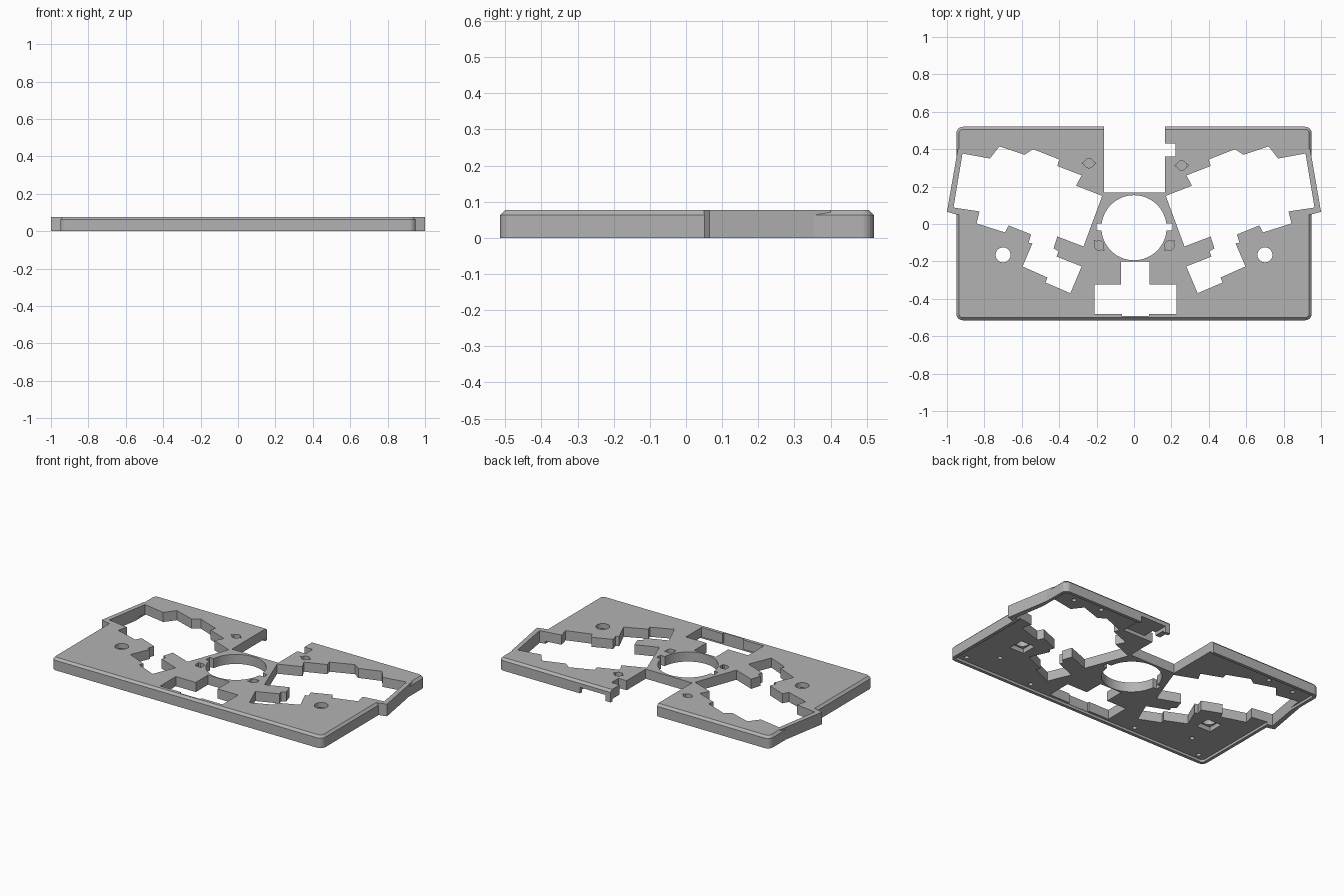
import bpy, bmesh, math
from mathutils import Vector, Matrix

cube = bpy.data.objects.get("Cube")
if cube:
    bpy.data.objects.remove(cube, do_unlink=True)

H = 0.077        # full height of the case
CHAMFER = 0.014  # bevel along the top edge

grey = bpy.data.materials.new("matte grey")
grey.use_nodes = True
colour = (0.45, 0.45, 0.45, 1)
grey.diffuse_color = colour
grey.node_tree.nodes["Principled BSDF"].inputs["Base Color"].default_value = colour


def loft(name, loops):
    """Solid through stacked loops, each given as (points, z)."""
    bm = bmesh.new()
    rings = [[bm.verts.new((x, y, z)) for x, y in pts] for pts, z in loops]
    bm.faces.new(rings[0])
    bm.faces.new(rings[-1])
    n = len(rings[0])
    for a, b in zip(rings, rings[1:]):
        for i in range(n):
            j = (i + 1) % n
            bm.faces.new((a[i], a[j], b[j], b[i]))
    bmesh.ops.recalc_face_normals(bm, faces=bm.faces)
    mesh = bpy.data.meshes.new(name)
    bm.to_mesh(mesh)
    bm.free()
    mesh.materials.append(grey)
    obj = bpy.data.objects.new(name, mesh)
    bpy.context.scene.collection.objects.link(obj)
    return obj


def prism(name, pts, z0=-0.05, z1=0.15):
    return loft(name, [(pts, z0), (pts, z1)])


def box(x0, x1, y0, y1):
    return [(x0, y0), (x1, y0), (x1, y1), (x0, y1)]


def circle(cx, cy, r, n=32):
    return [(cx + r * math.cos(math.tau * i / n), cy + r * math.sin(math.tau * i / n))
            for i in range(n)]


def rounded(x, y0, y1, r, steps=6):
    """Rounded rectangle, symmetric in x."""
    pts = []
    corners = [(x - r, y1 - r), (-x + r, y1 - r), (-x + r, y0 + r), (x - r, y0 + r)]
    for k, (cx, cy) in enumerate(corners):
        for i in range(steps + 1):
            a = math.pi / 2 * (k + i / steps)
            pts.append((cx + r * math.cos(a), cy + r * math.sin(a)))
    return pts


def mirrored(pts, side):
    return [(side * x, y) for x, y in pts]


def combine(target, tool, operation):
    mod = target.modifiers.new("cut", "BOOLEAN")
    mod.operation = operation
    mod.solver = "EXACT"
    mod.object = tool
    tool.hide_render = True
    bpy.context.view_layer.objects.active = target
    bpy.ops.object.modifier_apply(modifier=mod.name)
    bpy.data.objects.remove(tool, do_unlink=True)


def cut(pts, z0=-0.05, z1=0.15):
    combine(case, prism("cutter", pts, z0, z1), "DIFFERENCE")


# Case body with rounded corners and chamfered top edge
outer = rounded(0.95, -0.515, 0.52, 0.035)
inner = rounded(0.95 - CHAMFER, -0.515 + CHAMFER, 0.52 - CHAMFER, 0.035 - CHAMFER)
case = loft("case_top", [(outer, 0), (outer, H - CHAMFER), (inner, H)])

# Wedge shaped bulges on both sides
bulge = [(0.88, 0.40), (0.942, 0.40), (1.0, 0.065), (0.945, 0.05), (0.88, 0.05)]
for side in (1, -1):
    combine(case, prism("side_bulge", mirrored(bulge, side), 0, H), "UNION")

# Shallow recess on the underside for the base plate
cut(rounded(0.93, -0.495, 0.50, 0.02), -0.05, 0.016)

# Stepped openings for the key clusters
keys = [(.17, .15), (.31, .205), (.28, .26), (.41, .31), (.40, .345), (.54, .40),
        (.585, .37), (.72, .415), (.77, .35), (.917, .377), (.965, .088),
        (.826, .067), (.842, .003), (.69, -.045), (.67, -.008), (.55, -.056),
        (.564, -.10), (.543, -.104), (.596, -.227), (.463, -.286), (.473, -.313),
        (.34, -.37), (.28, -.227), (.414, -.174), (.404, -.147), (.43, -.13),
        (.41, -.067), (.27, -.12)]
for side in (1, -1):
    cut(mirrored(keys, side))

# Central round opening with side slots
cut(circle(0, -0.02, 0.174, 64))
cut(box(-0.2, 0.205, -0.035, 0.002))

# T-shaped opening at the front
cut([(-.07, -.2), (.083, -.2), (.083, -.323), (.227, -.323), (.227, -.48), (.08, -.48),
     (.08, -.493), (-.065, -.493), (-.065, -.48), (-.21, -.48), (-.21, -.323), (-.07, -.323)])

# Rear notch with its side pocket and connector opening
cut(box(-0.16, 0.165, 0.168, 0.6))
cut(box(0.15, 0.222, 0.36, 0.43))
cut(box(0.20, 0.38, 0.36, 0.6), -0.05, 0.038)

# Round through holes with square pockets beneath
for side in (1, -1):
    cut(circle(side * 0.7, -0.165, 0.04))
    cut(box(side * 0.7 - 0.05, side * 0.7 + 0.05, -0.215, -0.115), -0.05, 0.045)

# Small pointed oval sockets in the top
for x, y, angle in ((-.24, .325, 0), (.255, .313, 0), (-.187, -.115, -45), (.19, -.115, 45)):
    turn = Matrix.Rotation(math.radians(angle), 2)
    oval = []
    for i in range(24):
        a = math.tau * i / 24
        r = 0.038 if i % 12 == 0 else 0.025
        p = turn @ Vector((r * math.cos(a), r * math.sin(a)))
        oval.append((x + p.x, y + p.y))
    cut(oval, 0.045, 0.15)

# Blind screw holes in the underside
for x, y in ((.87, -.46), (.82, .44), (.63, .455), (.39, -.46), (.72, -.34)):
    for side in (1, -1):
        cut(circle(side * x, y, 0.014, 12), -0.05, 0.05)

for face in case.data.polygons:
    face.use_smooth = False
    face.material_index = 0
